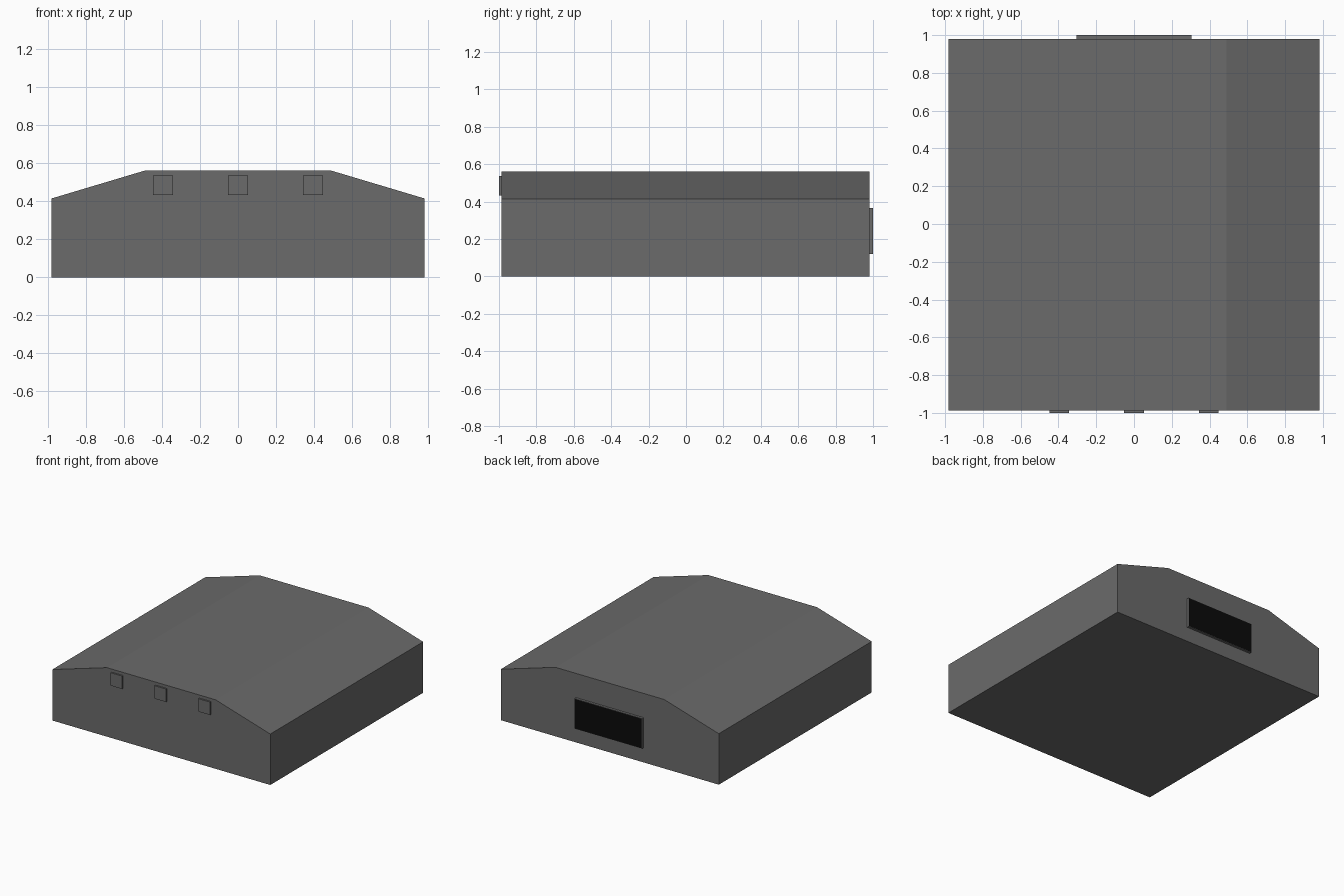
import bpy
import bmesh

if "Cube" in bpy.data.objects:
    bpy.data.objects.remove(bpy.data.objects["Cube"])


def material(name, rgb):
    m = bpy.data.materials.new(name)
    m.diffuse_color = (*rgb, 1.0)
    m.use_nodes = True
    m.node_tree.nodes["Principled BSDF"].inputs["Base Color"].default_value = m.diffuse_color
    return m


grey = material("dark grey", (0.145, 0.145, 0.145))
black = material("black", (0.003, 0.003, 0.003))


def finish(name, bm, mats):
    bmesh.ops.recalc_face_normals(bm, faces=bm.faces)
    mesh = bpy.data.meshes.new(name)
    bm.to_mesh(mesh)
    bm.free()
    for m in mats:
        mesh.materials.append(m)
    ob = bpy.data.objects.new(name, mesh)
    bpy.context.collection.objects.link(ob)
    return ob


def box(bm, x0, x1, y0, y1, z0, z1):
    verts = bmesh.ops.create_cube(bm, size=1)["verts"]
    for v in verts:
        v.co.x = x1 if v.co.x > 0 else x0
        v.co.y = y1 if v.co.y > 0 else y0
        v.co.z = z1 if v.co.z > 0 else z0


# Main body: chamfered-roof profile extruded front to back
half = [(0.982, 0.0), (0.982, 0.415), (0.49, 0.562)]
profile = half + [(-x, z) for x, z in reversed(half)]
bm = bmesh.new()
face = bm.faces.new([bm.verts.new((x, -0.987, z)) for x, z in profile])
ext = bmesh.ops.extrude_face_region(bm, geom=[face])
for g in ext["geom"]:
    if isinstance(g, bmesh.types.BMVert):
        g.co.y = 0.98
finish("body", bm, [grey])

# Three small square plates on the front
for label, x in (("left", -0.395), ("middle", 0.0), ("right", 0.395)):
    bm = bmesh.new()
    box(bm, x - 0.052, x + 0.052, -1.0, -0.98, 0.432, 0.537)
    finish("front_plate_" + label, bm, [grey])

# Back panel: grey rim with a black inset face
bm = bmesh.new()
box(bm, -0.305, 0.305, 0.975, 1.0, 0.12, 0.365)
bm.normal_update()
back = [f for f in bm.faces if f.normal.y > 0.9]
bmesh.ops.inset_region(bm, faces=back, thickness=0.005, depth=0)
for f in back:
    f.material_index = 1
finish("back_panel", bm, [grey, black])
